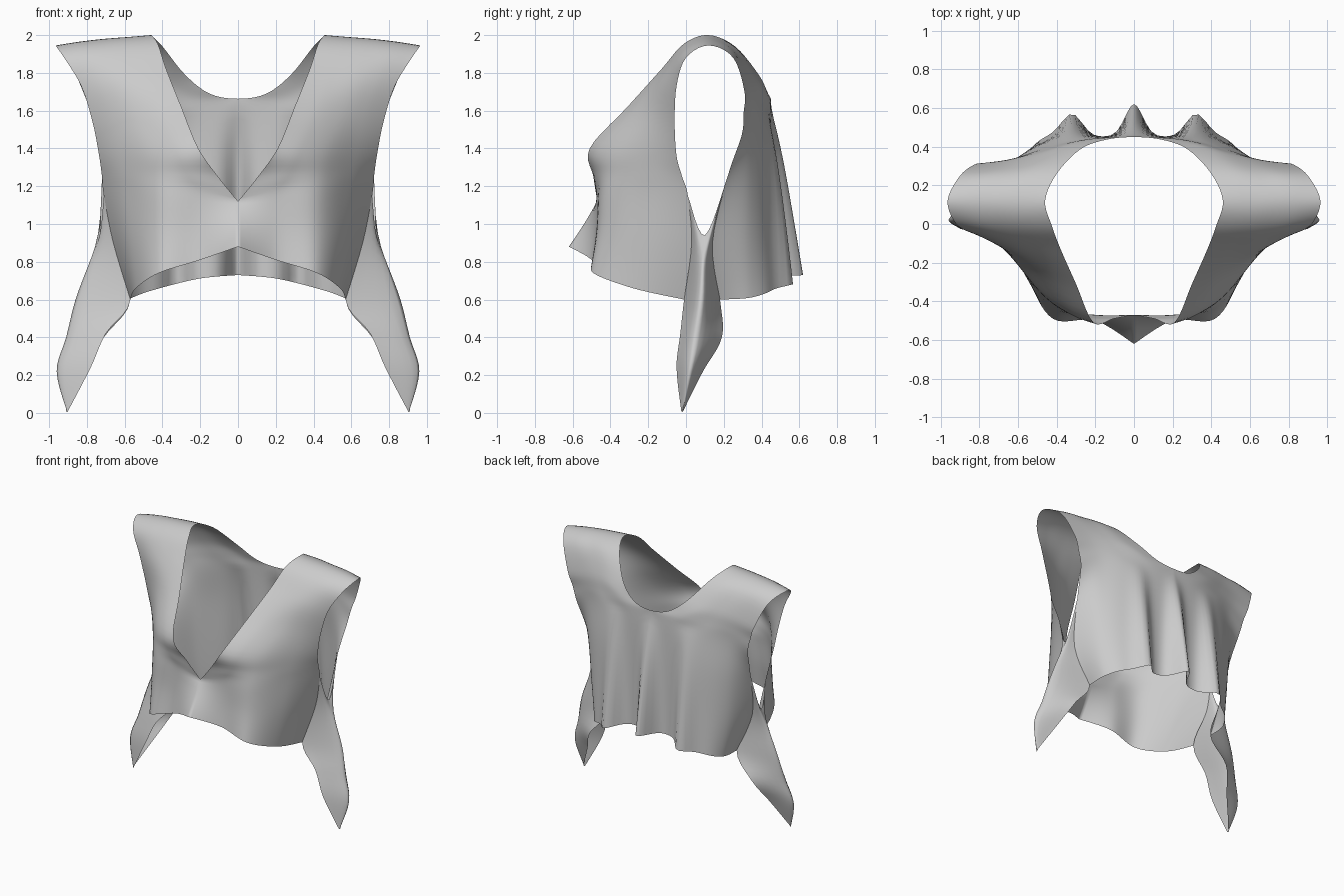
import bpy, math

# Right half of the garment, rows of 5 points from centre/neck edge to armhole/side edge
FRONT = [  # hem up to just before the shoulder
    [(0, -.62, .88), (.2, -.5, .81), (.42, -.49, .74), (.54, -.28, .66), (.57, -.01, .6)],
    [(0, -.54, 1.0), (.2, -.48, .98), (.42, -.45, .95), (.57, -.25, .92), (.66, .03, .9)],
    [(0, -.47, 1.12), (.2, -.47, 1.15), (.42, -.43, 1.15), (.59, -.22, 1.15), (.71, .01, 1.15)],
    [(.105, -.49, 1.25), (.27, -.475, 1.26), (.44, -.4, 1.26), (.605, -.205, 1.26), (.72, -.02, 1.25)],
    [(.21, -.51, 1.4), (.33, -.46, 1.39), (.47, -.36, 1.38), (.62, -.19, 1.37), (.735, -.05, 1.36)],
    [(.3, -.31, 1.62), (.42, -.28, 1.6), (.54, -.22, 1.58), (.66, -.14, 1.56), (.77, -.06, 1.54)],
    [(.38, -.13, 1.82), (.5, -.13, 1.8), (.62, -.12, 1.78), (.73, -.09, 1.76), (.83, -.05, 1.73)],
    [(.425, -.01, 1.955), (.55, -.01, 1.945), (.68, -.01, 1.93), (.8, -.01, 1.91), (.92, 0, 1.88)],
]
BACK = [  # shoulder line down to hem
    [(.46, .12, 2.0), (.58, .12, 1.99), (.71, .12, 1.98), (.84, .12, 1.965), (.965, .12, 1.945)],
    [(.4, .26, 1.94), (.53, .26, 1.935), (.66, .25, 1.925), (.78, .25, 1.91), (.9, .25, 1.88)],
    [(.28, .385, 1.79), (.42, .37, 1.78), (.56, .34, 1.77), (.69, .32, 1.74), (.82, .31, 1.7)],
    [(.15, .435, 1.69), (.3, .425, 1.68), (.48, .38, 1.66), (.64, .335, 1.63), (.78, .305, 1.59)],
    [(0, .45, 1.663), (.2, .445, 1.58), (.42, .41, 1.55), (.61, .34, 1.52), (.75, .295, 1.47)],
    [(0, .46, 1.35), (.2, .45, 1.33), (.43, .43, 1.3), (.61, .34, 1.27), (.72, .22, 1.25)],
    [(0, .46, 1.0), (.21, .45, .98), (.44, .44, .94), (.6, .33, .92), (.68, .14, .9)],
    [(0, .46, .73), (.21, .45, .71), (.45, .45, .65), (.56, .34, .61), (.57, .18, .6)],
]
# Folded tail hanging at the side, tip upward: front edge, outer fold, back edge
TAIL = [
    [(.9, -.025, .01), (.905, -.02, .005), (.91, -.015, .01)],
    [(.78, -.05, .24), (.96, .02, .22), (.8, .09, .22)],
    [(.7, -.03, .42), (.91, .05, .4), (.71, .19, .4)],
    [FRONT[0][4], (.86, .08, .6), BACK[7][4]],
    [FRONT[1][4], (.785, .09, .8), BACK[6][4]],
    [FRONT[2][4], (.73, .1, .94), BACK[5][4]],
]


def spline(pts, n):
    """Smooth curve through all points, n steps per span, with a corner on the centre line."""
    out = []
    for i in range(len(pts) - 1):
        p1, p2 = pts[i], pts[i + 1]
        p0 = pts[max(i - 1, 0)]
        p3 = pts[min(i + 2, len(pts) - 1)]
        if p1[0] == 0:
            if p2[0] > 0 or p0[0] > 0:
                p0 = p1
            if p2[0] == 0 and p3[0] > 0:
                p3 = p2
        elif p2[0] == 0:
            p3 = (-p1[0], p1[1], p1[2])
        for k in range(n):
            t = k / n
            out.append(tuple(
                b + .5 * t * (c - a + t * (2 * a - 5 * b + 4 * c - d + t * (3 * (b - c) + d - a)))
                for a, b, c, d in zip(p0, p1, p2, p3)))
    return out + [tuple(pts[-1])]


def back_folds(p):
    """Drape pleats that deepen towards the back hem; keep the half on its side."""
    x, y, z = p
    if y > .15 and z < 1.6:
        depth = ((1.6 - z) / .87) ** .9
        y += depth * (.16 * math.exp(-(x / .065) ** 2) + .11 * math.exp(-((x - .32) / .075) ** 2))
    return (max(x, 0), y, z)


def cloth(name, rows, nu, nv, shape=lambda p: p):
    """Loft a sheet through the rows and mirror it across x."""
    cols = [spline(c, nv) for c in zip(*rows)]
    grid = [spline(r, nu) for r in zip(*cols)]
    n = len(grid[0])
    verts = [shape(p) for r in grid for p in r]
    faces = [(a, a + 1, a + 1 + n, a + n)
             for j in range(len(grid) - 1) for a in range(j * n, j * n + n - 1)]
    me = bpy.data.meshes.new(name)
    me.from_pydata(verts, [], faces)
    ob = bpy.data.objects.new(name, me)
    bpy.context.collection.objects.link(ob)
    me.shade_smooth()
    m = ob.modifiers.new("mirror", 'MIRROR')
    m.merge_threshold = .001
    return ob


# Vest body: front panels, shoulders and pleated back
cloth("vest_body", FRONT + BACK, 8, 5, back_folds)
# Hanging side tails closing the armholes
cloth("side_tails", TAIL, 6, 5)
